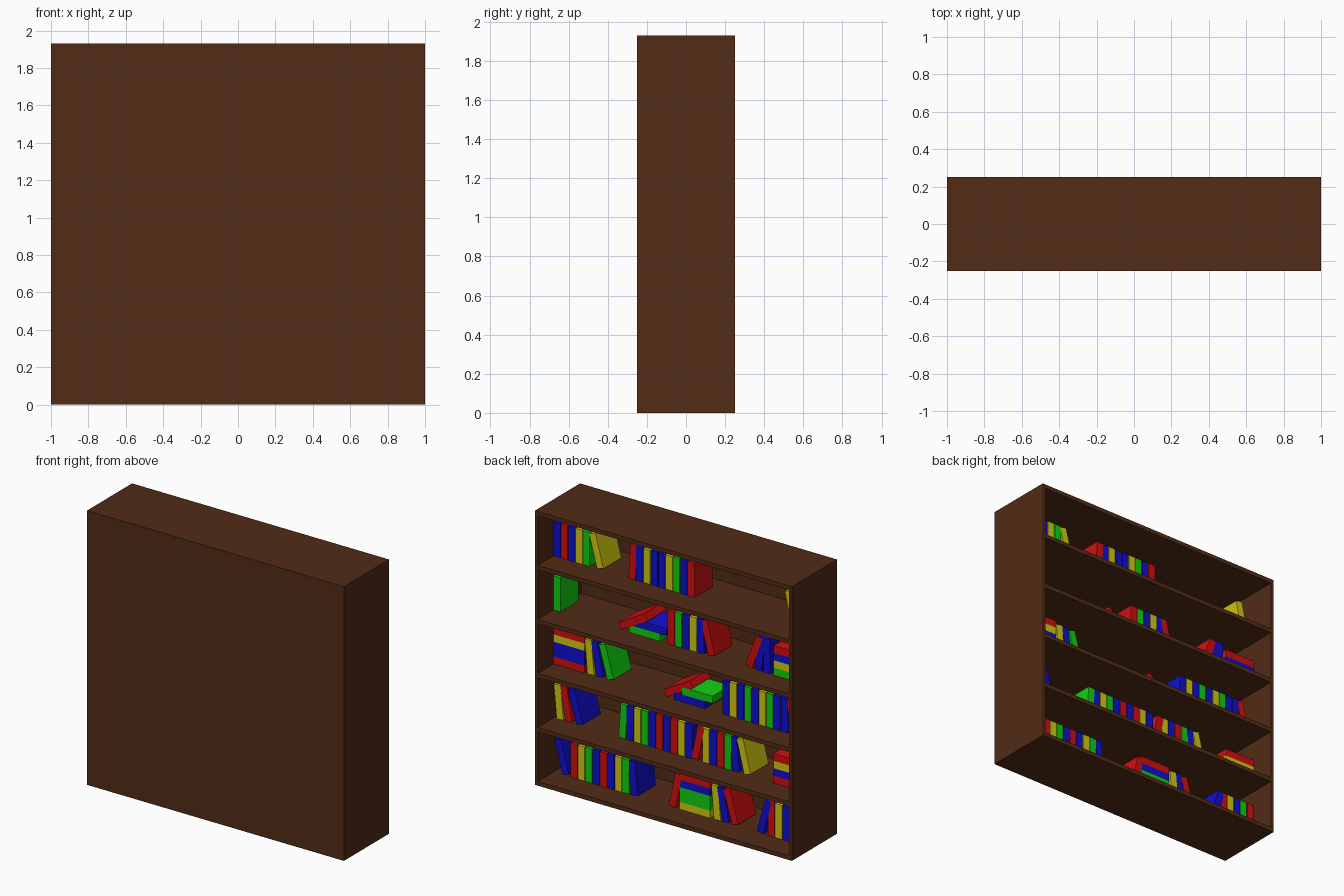
import bpy
from math import radians
from mathutils import Matrix, Vector

if "Cube" in bpy.data.objects:
    bpy.data.objects.remove(bpy.data.objects["Cube"])


def material(name, rgb):
    m = bpy.data.materials.new(name)
    m.diffuse_color = (*rgb, 1)
    m.use_nodes = True
    m.node_tree.nodes["Principled BSDF"].inputs["Base Color"].default_value = m.diffuse_color
    return m


WOOD = material("dark_wood", (0.085, 0.025, 0.008))
COLORS = {
    "r": material("red_cover", (0.65, 0.005, 0.005)),
    "g": material("green_cover", (0.005, 0.65, 0.005)),
    "b": material("blue_cover", (0.005, 0.005, 0.65)),
    "y": material("yellow_cover", (0.65, 0.6, 0.005)),
}


def box(name, lo, hi, mat, matrix=None):
    x0, y0, z0 = lo
    x1, y1, z1 = hi
    v = [(x, y, z) for x in (x0, x1) for y in (y0, y1) for z in (z0, z1)]
    f = [(0, 1, 3, 2), (4, 6, 7, 5), (0, 4, 5, 1), (2, 3, 7, 6), (0, 2, 6, 4), (1, 5, 7, 3)]
    me = bpy.data.meshes.new(name)
    me.from_pydata(v, [], f)
    me.materials.append(mat)
    ob = bpy.data.objects.new(name, me)
    if matrix:
        ob.matrix_world = matrix
    bpy.context.collection.objects.link(ob)
    return ob


# Case: closed at -y, open at +y
W, D, H = 1.0, 0.25, 1.93
WALL, BOARD, PITCH = 0.022, 0.03, 0.38
for s, n in ((-1, "left"), (1, "right")):
    a, b = sorted((s * W, s * (W - WALL)))
    box(n + "_side", (a, -D, 0), (b, D, H), WOOD)
box("panel", (-W + WALL, -D, 0), (W - WALL, -D + 0.02, H), WOOD)
for i in range(6):
    box("shelf", (-W + WALL, -D + 0.02, i * PITCH), (W - WALL, D, i * PITCH + BOARD), WOOD)

# Books
T, TALL, Y0, Y1 = 0.052, 0.24, -0.125, 0.075


def floor(shelf):
    return shelf * PITCH + BOARD


def lean(shelf, x, color, deg):
    """Standing book; x is its resting corner, positive deg tips the top to +x."""
    a, b = (-T, 0) if deg >= 0 else (0, T)
    m = Matrix.Translation((x, 0, floor(shelf))) @ Matrix.Rotation(radians(deg), 4, "Y")
    box("book", (a, Y0, 0), (b, Y1, TALL), COLORS[color], m)


def row(shelf, x, colors):
    """Upright books running from x towards -x."""
    for i, c in enumerate(colors):
        lean(shelf, x - i * 0.0572, c, 0)


def pile(shelf, x, colors, step=0.0):
    """Flat books, bottom first; x is the +x end."""
    for i, c in enumerate(colors):
        z = floor(shelf) + i * T
        e = x - i * step
        box("flat_book", (e - TALL, Y0, z), (e, Y1, z + T), COLORS[c])


ROWS = [
    (4, 0.978, "brbyg"), (4, 0.335, "bybbygbr"),
    (3, 0.978, "g"), (3, 0.09, "rgby"), (3, -0.655, "b"),
    (2, -0.335, "bybgbygbbg"[:9]),
    (1, 0.41, "bygbrbryb"[:8]), (1, -0.18, "ybrg"),
    (0, 0.845, "rygbrbyg"), (0, -0.69, "rybg"),
]
for r in ROWS:
    row(*r)

PILES = [
    (3, 0.39, "gb", 0.05), (3, -0.735, "gybr"),
    (2, 0.978, "rbbyr"), (2, 0.04, "bg", 0.06),
    (1, -0.735, "rbyr"), (0, 0.0, "yggbr"),
]
for p in PILES:
    pile(*p)

LEANS = [
    (4, 0.64, "y", 15), (4, 0.345, "r", -4), (4, -0.875, "y", 13),
    (3, -0.145, "b", 4), (3, -0.225, "r", 14), (3, 0.45, "r", -60),
    (3, -0.565, "r", -20), (3, -0.64, "b", -6),
    (2, 0.715, "y", 5), (2, 0.645, "b", 10), (2, 0.56, "g", 16),
    (2, 0.10, "r", -60), (2, -0.885, "r", 13),
    (1, 0.955, "y", 5), (1, 0.885, "r", 10), (1, 0.80, "b", 16),
    (1, 0.42, "g", -4), (1, -0.05, "b", 0), (1, -0.145, "r", -12),
    (1, -0.415, "b", 5), (1, -0.505, "y", 14),
    (0, 0.91, "b", 15), (0, 0.375, "b", 5),
    (0, 0.03, "r", -12),
    (0, -0.27, "y", 5), (0, -0.335, "b", 10), (0, -0.41, "r", 16),
    (0, -0.655, "b", -15), (0, -0.92, "r", 0),
]
for l in LEANS:
    lean(*l)
